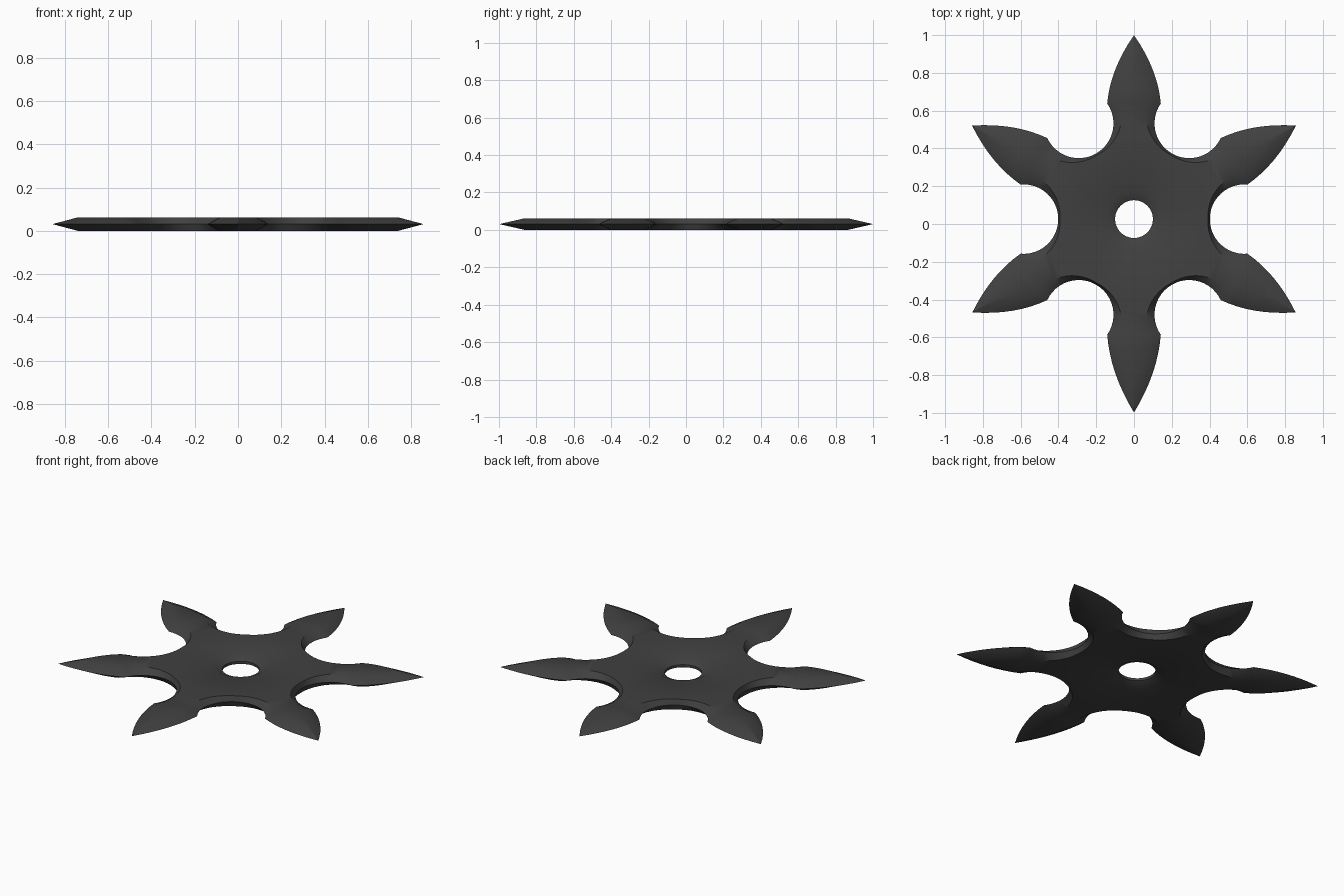
import bpy, bmesh, math
from mathutils import Vector, Matrix

if "Cube" in bpy.data.objects:
    bpy.data.objects.remove(bpy.data.objects["Cube"])

CY = 0.026           # hub centre in y
H = 0.062            # thickness
NOTCH_D, NOTCH_R = 0.585, 0.184
ARC = math.radians(95)
LENGTHS = [0.974, 0.99, 0.988, 1.024, 0.988, 0.99]   # blade lengths, counter-clockwise from the top
BLADE_N, NOTCH_N, HOLE_N = 8, 24, 48


def polar(r, a):
    return Vector((r * math.cos(a), r * math.sin(a)))


def rot(v, a):
    return Matrix.Rotation(a, 2) @ v


def notch_point(a, s, flat):
    # s runs from -1 to 1 along the round notch; the flat outline steps back further near the barbs
    r = NOTCH_R + ((0.010 + 0.060 * abs(s) ** 1.5) if flat else 0)
    return polar(NOTCH_D, a) + polar(r, a + math.pi - s * -1 * ARC * -1)


def edge(tip, shoulder, a, side, bulge):
    # curved cutting edge from tip to barb
    n = rot(Vector((0, side * bulge)), a)
    c = (tip + shoulder) / 2 + n
    pts = []
    for i in range(BLADE_N):
        t = i / BLADE_N
        pts.append(tip * (1 - t) ** 2 + c * 2 * t * (1 - t) + shoulder * t * t)
    return pts


def outline(flat):
    pts = []
    bulge = 0.03 if flat else 0.055
    for k in range(6):
        a = math.radians(90 + 60 * k)
        b = a + math.radians(60)
        cut = 0.135 if flat else 0
        tip, nxt = polar(LENGTHS[k] - cut, a), polar(LENGTHS[(k + 1) % 6] - cut, b)
        mid = a + math.radians(30)
        arc = [notch_point(mid, 1 - 2 * i / NOTCH_N, flat) for i in range(NOTCH_N + 1)]
        if (arc[0] - tip).length > (arc[-1] - tip).length:
            arc.reverse()
        pts += edge(tip, arc[0], a, 1, bulge)
        pts += arc
        pts += edge(nxt, arc[-1], b, -1, bulge)[:0:-1]
    return pts


bm = bmesh.new()


def ring(pts, z):
    return [bm.verts.new((p.x, p.y + CY, z)) for p in pts]


def skin(r1, r2):
    n = len(r1)
    for i in range(n):
        j = (i + 1) % n
        bm.faces.new((r1[i], r1[j], r2[j], r2[i]))


def loop_edges(r):
    out = []
    for i in range(len(r)):
        e = bm.edges.get((r[i], r[(i + 1) % len(r)]))
        out.append(e or bm.edges.new((r[i], r[(i + 1) % len(r)])))
    return out


def circle(r):
    return [polar(r, math.tau * i / HOLE_N) for i in range(HOLE_N)]


# sharpened rim and flat faces, with a countersunk hole
rim = ring(outline(False), H / 2)
waists = []
for z, wz in ((H, H * 0.62), (0, H * 0.38)):
    flat = ring(outline(True), z)
    skin(rim, flat)
    sink = ring(circle(0.148), z)
    waist = ring(circle(0.100), wz)
    skin(sink, waist)
    waists.append(waist)
    bmesh.ops.triangle_fill(bm, use_beauty=True, use_dissolve=False,
                            edges=loop_edges(flat) + loop_edges(sink),
                            normal=(0, 0, 1))
skin(waists[0], waists[1])
bmesh.ops.recalc_face_normals(bm, faces=bm.faces[:])

mesh = bpy.data.meshes.new("throwing_star")
bm.to_mesh(mesh)
bm.free()
star = bpy.data.objects.new("throwing_star", mesh)
bpy.context.collection.objects.link(star)

steel = bpy.data.materials.new("dark steel")
steel.diffuse_color = (0.052, 0.052, 0.052, 1)
steel.use_nodes = True
steel.node_tree.nodes["Principled BSDF"].inputs["Base Color"].default_value = steel.diffuse_color
mesh.materials.append(steel)

bpy.context.view_layer.objects.active = star
star.select_set(True)
bpy.ops.object.shade_smooth_by_angle(angle=math.radians(35))
